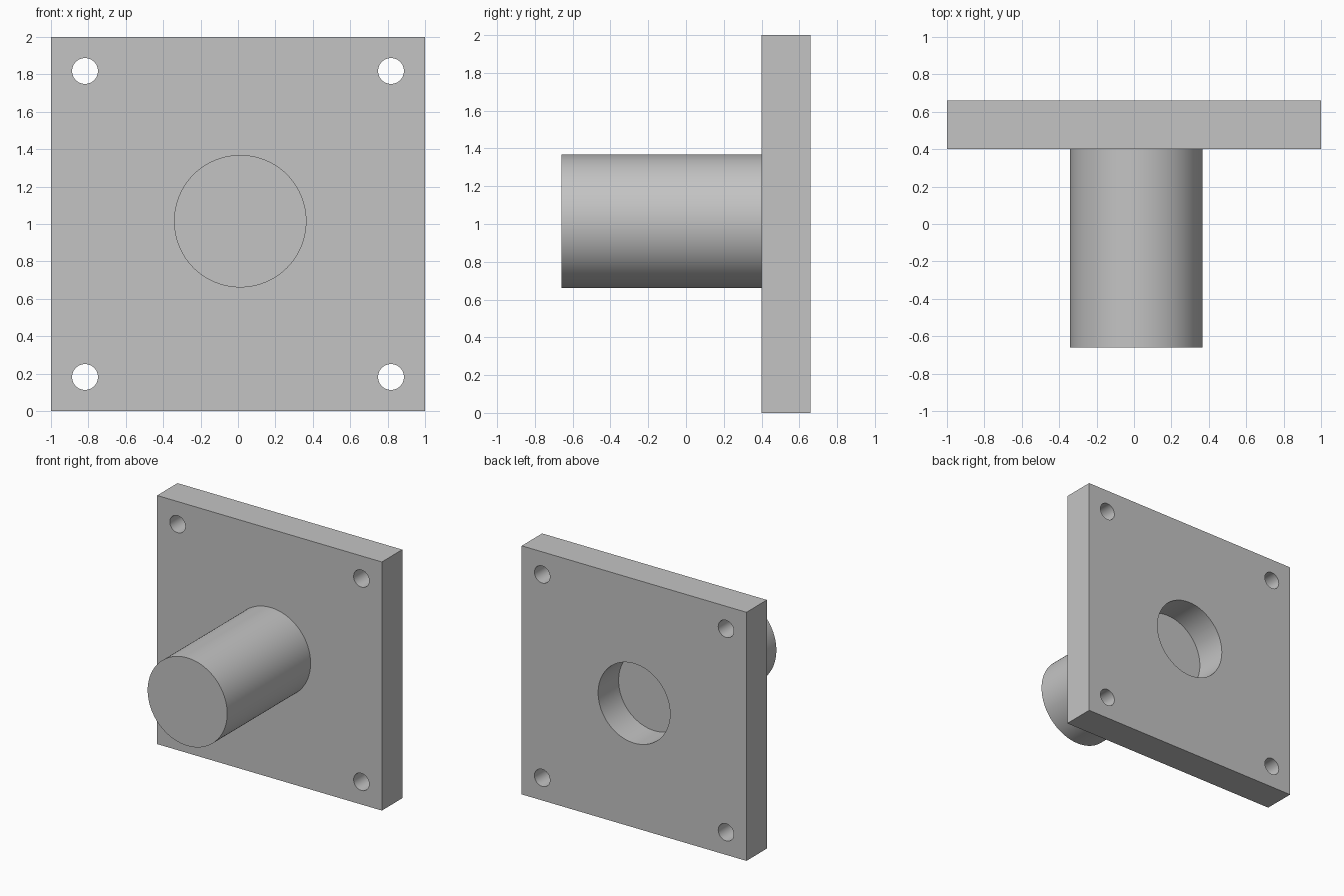
import bpy
import math

# Remove the default cube
cube = bpy.data.objects.get("Cube")
if cube:
    bpy.data.objects.remove(cube, do_unlink=True)

# Single plain metal colour
GREY = (0.55, 0.55, 0.55, 1.0)
metal = bpy.data.materials.new("plain_grey")
metal.use_nodes = True
metal.diffuse_color = GREY
metal.node_tree.nodes["Principled BSDF"].inputs["Base Color"].default_value = GREY

PLATE_FRONT, PLATE_BACK, SHAFT_FRONT = 0.4, 0.66, -0.66


def rod(name, x, z, radius, y0, y1, sides=96):
    """Cylinder running along y from y0 to y1."""
    bpy.ops.mesh.primitive_cylinder_add(
        vertices=sides, radius=radius, depth=y1 - y0,
        location=(x, (y0 + y1) / 2, z), rotation=(math.pi / 2, 0, 0))
    ob = bpy.context.object
    ob.name = name
    return ob


def finish(ob):
    """Give the part its colour and smooth its round walls."""
    ob.data.materials.clear()
    ob.data.materials.append(metal)
    bpy.ops.object.select_all(action='DESELECT')
    ob.select_set(True)
    bpy.context.view_layer.objects.active = ob
    bpy.ops.object.shade_smooth_by_angle(angle=math.radians(30))


# Square mounting plate
bpy.ops.mesh.primitive_cube_add(
    size=1, location=(0, (PLATE_FRONT + PLATE_BACK) / 2, 1))
plate = bpy.context.object
plate.name = "mounting_plate"
plate.scale = (2, PLATE_BACK - PLATE_FRONT, 2)
bpy.ops.object.transform_apply(location=False, rotation=False, scale=True)

# Cutters: four corner bolt holes and the central bore
cut_span = (PLATE_FRONT - 0.1, PLATE_BACK + 0.1)
cutters = [rod("bolt_hole_cutter", sx * 0.818, 1 + sz * 0.818, 0.069, *cut_span, sides=48)
           for sx in (-1, 1) for sz in (-1, 1)]
cutters.append(rod("bore_cutter", 0, 1, 0.32, *cut_span))

for cutter in cutters:
    cutter.hide_render = True
    mod = plate.modifiers.new("hole", 'BOOLEAN')
    mod.operation = 'DIFFERENCE'
    mod.solver = 'EXACT'
    mod.object = cutter
    bpy.context.view_layer.objects.active = plate
    bpy.ops.object.modifier_apply(modifier=mod.name)
    bpy.data.objects.remove(cutter, do_unlink=True)
finish(plate)

# Solid round shaft, its end closing the bore
finish(rod("shaft", 0.012, 1.015, 0.354, SHAFT_FRONT, PLATE_FRONT))
